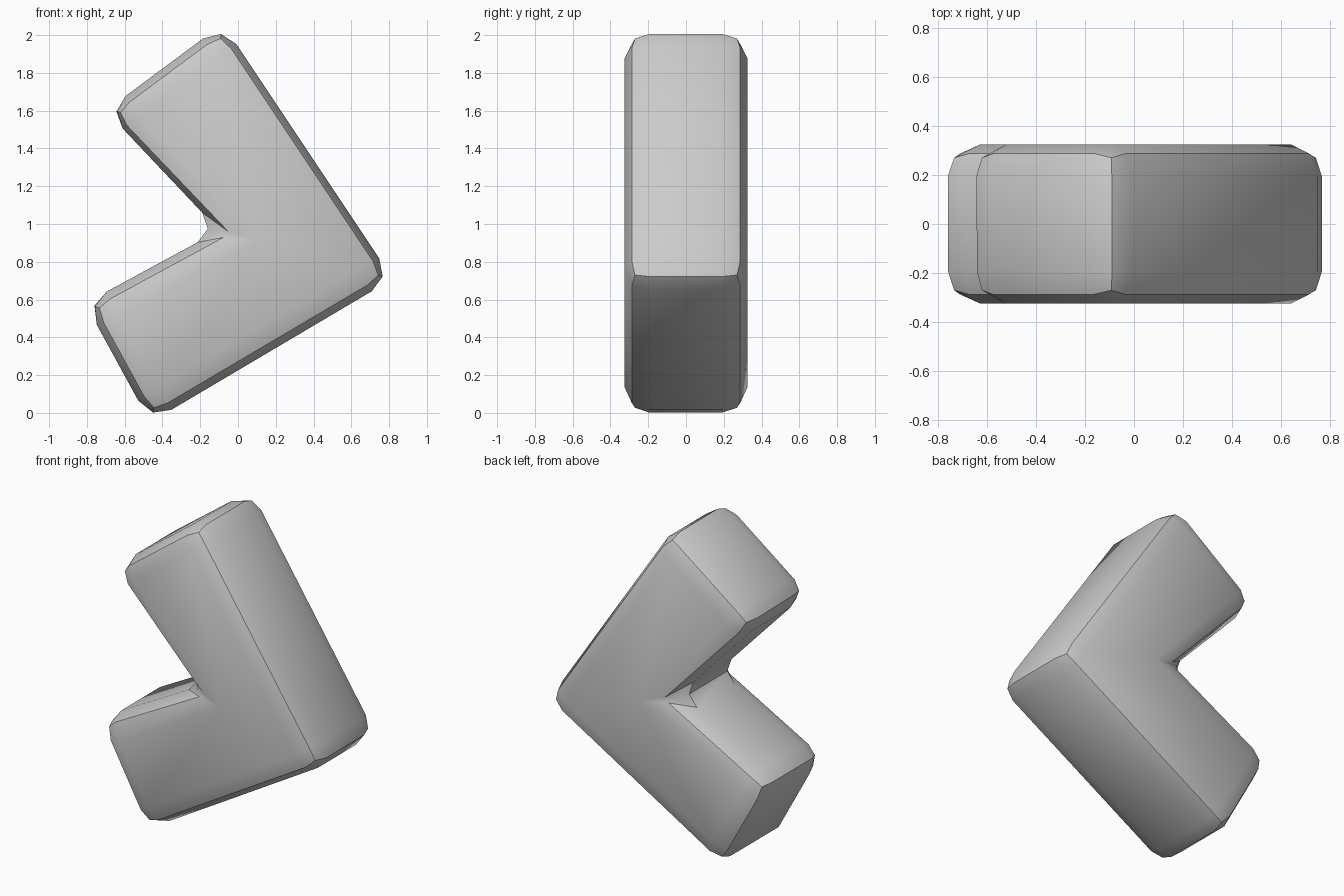
import bpy
import bmesh

cube = bpy.data.objects.get("Cube")
if cube:
    bpy.data.objects.remove(cube, do_unlink=True)

HALF_DEPTH = 0.325
BEVEL = 0.13

# Corners of the bent block before rounding, in the x-z plane
OUTLINE = [(-0.08, 2.06), (-0.70, 1.60), (-0.10, 0.965),
           (-0.81, 0.58), (-0.465, -0.05), (0.82, 0.71)]

grey = bpy.data.materials.new("light grey")
grey.use_nodes = True
colour = (0.6, 0.6, 0.6, 1)
grey.diffuse_color = colour
grey.node_tree.nodes["Principled BSDF"].inputs["Base Color"].default_value = colour

# Extruded elbow, split along the diagonal into two arms
bm = bmesh.new()
front = [bm.verts.new((x, -HALF_DEPTH, z)) for x, z in OUTLINE]
back = [bm.verts.new((x, HALF_DEPTH, z)) for x, z in OUTLINE]
for ring in (front, back):
    bm.faces.new([ring[i] for i in (0, 1, 2, 5)])
    bm.faces.new([ring[i] for i in (2, 3, 4, 5)])
count = len(OUTLINE)
for i in range(count):
    j = (i + 1) % count
    bm.faces.new((front[i], front[j], back[j], back[i]))
bmesh.ops.recalc_face_normals(bm, faces=bm.faces)

mesh = bpy.data.meshes.new("elbow_block")
bm.to_mesh(mesh)
bm.free()
mesh.materials.append(grey)
block = bpy.data.objects.new("elbow_block", mesh)
bpy.context.collection.objects.link(block)

# Two-step rounded edges
bevel = block.modifiers.new("rounded_edges", "BEVEL")
bevel.width = BEVEL
bevel.segments = 2
bevel.limit_method = "ANGLE"

bpy.context.view_layer.objects.active = block
block.select_set(True)
bpy.ops.object.modifier_apply(modifier=bevel.name)
bpy.ops.object.shade_smooth_by_angle()
